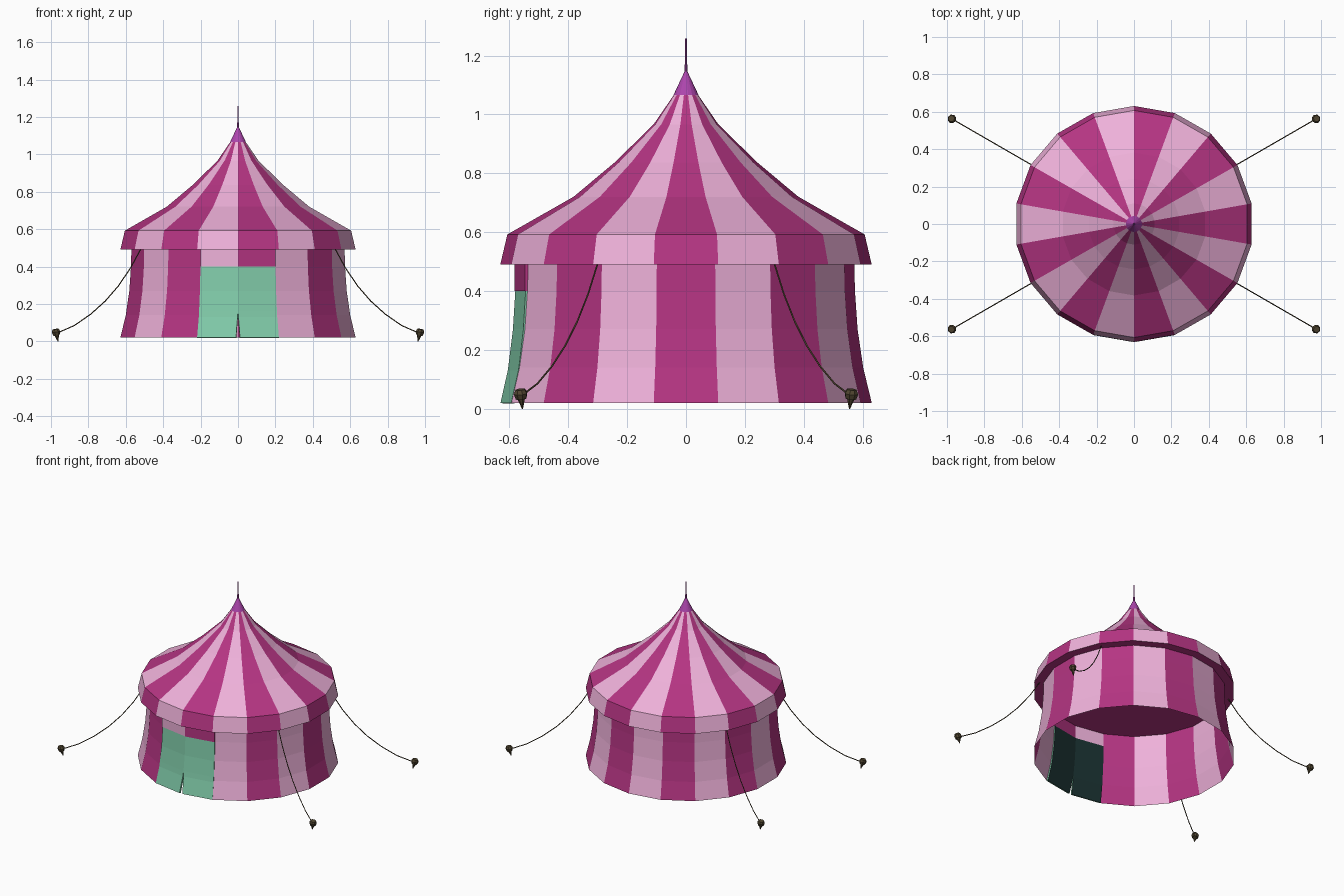
import bpy, bmesh
from math import sin, cos, radians
from mathutils import Vector

if "Cube" in bpy.data.objects:
    bpy.data.objects.remove(bpy.data.objects["Cube"])

N, SX = 18, 1.012   # panels round the tent, slight widening in x


def mat(name, rgb):
    m = bpy.data.materials.new(name)
    m.diffuse_color = (*rgb, 1)
    m.use_nodes = True
    m.node_tree.nodes["Principled BSDF"].inputs["Base Color"].default_value = m.diffuse_color
    return m


DARK = mat("dark_pink", (0.46, 0.035, 0.225))
LIGHT = mat("light_pink", (0.86, 0.44, 0.70))
GREEN = mat("green", (0.22, 0.60, 0.40))
INNER = mat("dark_green", (0.01, 0.03, 0.03))
PURPLE = mat("purple", (0.42, 0.06, 0.42))
BROWN = mat("brown", (0.08, 0.06, 0.03))


def pt(k, r, z):
    # vertex k of the ring, counted from the front towards +x
    a = radians(-90 + k * 360 / N)
    return Vector((SX * r * cos(a), r * sin(a), z))


def finish(bm, name, mats, weld=True):
    if weld:
        bmesh.ops.remove_doubles(bm, verts=bm.verts, dist=1e-5)
    me = bpy.data.meshes.new(name)
    bm.to_mesh(me)
    bm.free()
    for m in mats:
        me.materials.append(m)
    ob = bpy.data.objects.new(name, me)
    bpy.context.collection.objects.link(ob)
    return ob


def thicken(ob, t, mat_shift=0):
    s = ob.modifiers.new("thickness", 'SOLIDIFY')
    s.thickness, s.offset = t, -1
    s.material_offset = mat_shift


def striped(name, profile, panels, underside=False):
    # profile runs bottom to top; panel colours alternate
    bm = bmesh.new()
    for k in panels:
        for (r0, z0), (r1, z1) in zip(profile, profile[1:]):
            vs = [bm.verts.new(p) for p in (pt(k, r0, z0), pt(k + 1, r0, z0),
                                            pt(k + 1, r1, z1), pt(k, r1, z1))]
            bm.faces.new(vs).material_index = k % 2
    if underside:
        r, z = profile[0]
        bm.faces.new([bm.verts.new(pt(-k, r, z)) for k in range(N)])
    return finish(bm, name, [DARK, LIGHT])


# Roof with sloping valance and closed underside
striped("roof", [(0.631, 0.49), (0.607, 0.592), (0.382, 0.72), (0.242, 0.837),
                 (0.11, 0.966), (0.042, 1.065)], range(N), True)

# Flared wall, open at the doorway
WALL = [(0.631, 0.02), (0.602, 0.14), (0.583, 0.27), (0.574, 0.40), (0.572, 0.49)]
striped("wall", WALL, range(1, N - 1))

# Lintel over the doorway
thicken(striped("door_lintel", [(0.583, 0.40), (0.583, 0.49)], (N - 1, N)), 0.012)

# Door flaps, parting at the bottom: (radius, height, half gap)
DOOR = [(0.632, 0.02, 0.05), (0.606, 0.13, 0.012), (0.601, 0.165, 0.0),
        (0.588, 0.27, 0.0), (0.58, 0.40, 0.0)]
for side, name in ((-1, "left_door_flap"), (1, "right_door_flap")):
    bm = bmesh.new()
    rows = []
    for r, z, gap in DOOR:
        a, b = pt(0, r, z), pt(side, r, z)
        rows.append([bm.verts.new(a.lerp(b, gap)), bm.verts.new(b)])
    for lo, hi in zip(rows, rows[1:]):
        vs = [lo[0], lo[1], hi[1], hi[0]]
        bm.faces.new(vs if side > 0 else vs[::-1])
    thicken(finish(bm, name, [GREEN, INNER]), 0.012, 1)


def cone(name, r0, r1, base, axis, n, m):
    # frustum from base along axis
    axis = Vector(axis)
    bm = bmesh.new()
    bmesh.ops.create_cone(bm, cap_ends=True, segments=n, radius1=r0, radius2=r1,
                          depth=axis.length)
    ob = finish(bm, name, [m])
    ob.rotation_euler = axis.to_track_quat('Z', 'Y').to_euler()
    ob.location = Vector(base) + axis / 2
    return ob


# Cap and pole at the peak
cone("peak_cap", 0.043, 0.003, (0, 0, 1.065), (0, 0, 0.085), N, PURPLE)
cone("pole_socket", 0.005, 0.005, (0, 0, 1.13), (0, 0, 0.04), 8, PURPLE)
cone("pole", 0.0028, 0.0028, (0, 0, 1.15), (0, 0, 0.108), 8, PURPLE)

# Four guy ropes with their pegs
ROPE = [(0.59, 0.51), (0.665, 0.39), (0.74, 0.295), (0.82, 0.215), (0.91, 0.145),
        (1.01, 0.085), (1.115, 0.045)]
for i, ang in enumerate((30, 150, 210, 330)):
    d = Vector((cos(radians(ang)), sin(radians(ang)), 0))
    cu = bpy.data.curves.new("guy_rope", 'CURVE')
    cu.dimensions = '3D'
    cu.bevel_depth, cu.bevel_resolution = 0.003, 1
    sp = cu.splines.new('POLY')
    sp.points.add(len(ROPE) - 1)
    for p, (r, z) in zip(sp.points, ROPE):
        p.co = (d.x * r, d.y * r, z, 1)
    cu.materials.append(BROWN)
    bpy.context.collection.objects.link(bpy.data.objects.new(f"guy_rope_{i + 1}", cu))

    lean = (d * 0.25 + Vector((0, 0, 1))).normalized()
    tip = d * 1.111
    cone(f"peg_spike_{i + 1}", 0.002, 0.015, tip, lean * 0.04, 8, BROWN)
    cone(f"peg_head_{i + 1}", 0.019, 0.024, tip + lean * 0.035, lean * 0.018, 8, BROWN)
    cone(f"peg_top_{i + 1}", 0.024, 0.017, tip + lean * 0.053, lean * 0.014, 8, BROWN)
